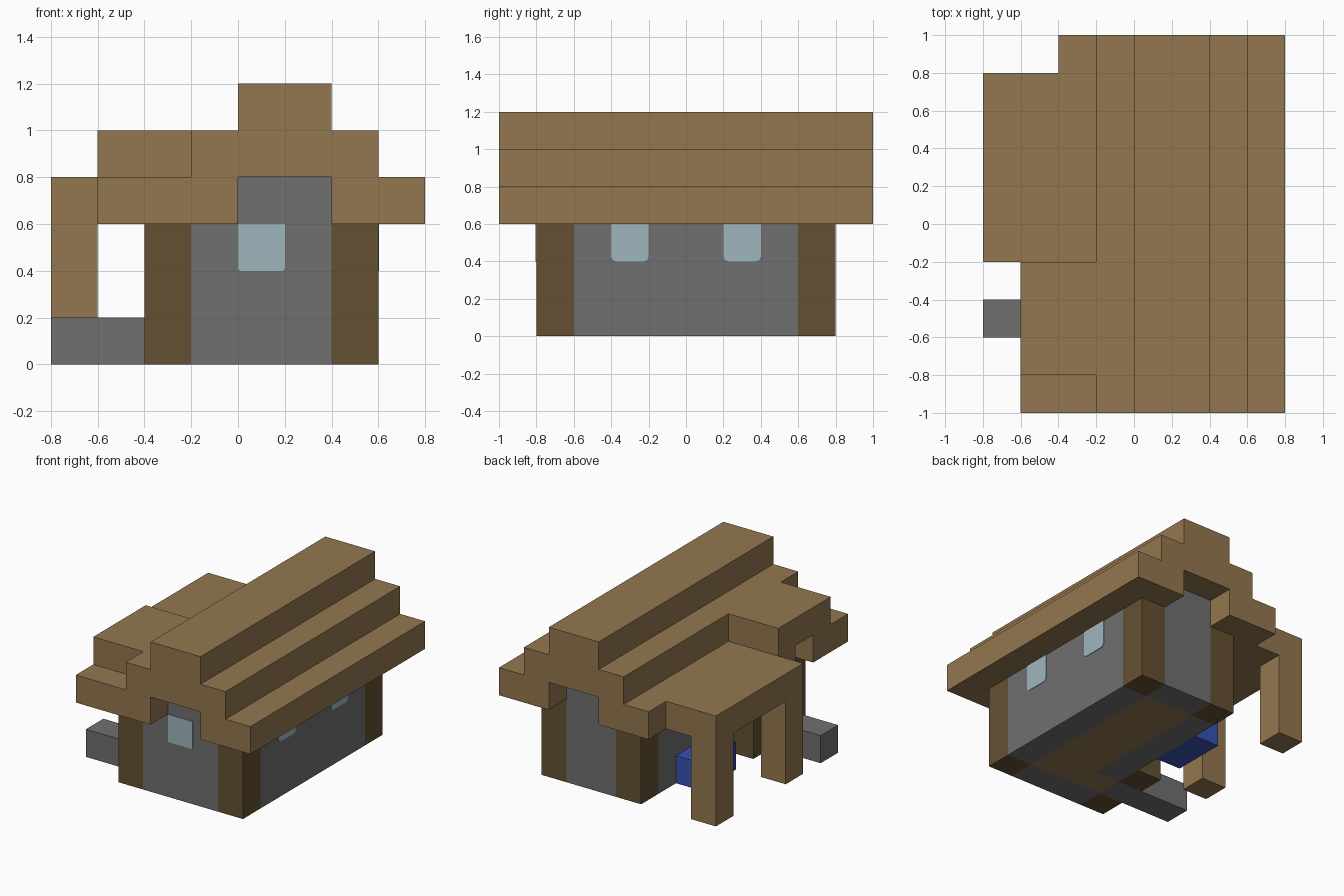
import bpy, bmesh
from mathutils import Vector

cube = bpy.data.objects.get("Cube")
if cube:
    bpy.data.objects.remove(cube, do_unlink=True)


def material(name, rgb):
    lin = [((c / 255 + 0.055) / 1.055) ** 2.4 for c in rgb] + [1.0]
    m = bpy.data.materials.new(name)
    m.use_nodes = True
    m.diffuse_color = lin
    m.node_tree.nodes["Principled BSDF"].inputs["Base Color"].default_value = lin
    return m


WOOD = material("light wood", (147, 119, 79))
LOG = material("dark log", (101, 80, 50))
STONE = material("grey stone", (112, 112, 112))
GLASS = material("pale glass", (157, 182, 188))
WATER = material("blue water", (54, 82, 178))


def finish(name, bm, mat):
    bmesh.ops.recalc_face_normals(bm, faces=bm.faces)
    mesh = bpy.data.meshes.new(name)
    bm.to_mesh(mesh)
    bm.free()
    mesh.materials.append(mat)
    ob = bpy.data.objects.new(name, mesh)
    bpy.context.collection.objects.link(ob)
    return ob


def box(name, mat, x, y, z):
    """Block spanning the given (low, high) range on each axis."""
    bm = bmesh.new()
    bmesh.ops.create_cube(bm, size=1)
    for v in bm.verts:
        v.co = Vector([r[0] if c < 0 else r[1] for c, r in zip(v.co, (x, y, z))])
    return finish(name, bm, mat)


def extrude(name, mat, points, offset):
    """Solid made by sweeping a flat outline along an offset."""
    bm = bmesh.new()
    face = bm.faces.new([bm.verts.new(p) for p in points])
    out = bmesh.ops.extrude_face_region(bm, geom=[face], use_keep_orig=True)
    verts = [g for g in out["geom"] if isinstance(g, bmesh.types.BMVert)]
    bmesh.ops.translate(bm, verts=verts, vec=offset)
    return finish(name, bm, mat)


def mirrored(half, centre):
    """Full outline from its right half, given as (distance, height)."""
    return ([(centre + d, z) for d, z in half]
            + [(centre - d, z) for d, z in reversed(half)])


# stepped main roof, open above the gable walls
main_half = [(.2, .8), (.2, .6), (.6, .6), (.6, .8), (.4, .8), (.4, 1), (.2, 1), (.2, 1.2)]
extrude("main_roof", WOOD, [(x, -1, z) for x, z in mirrored(main_half, .2)], (0, 2, 0))

# smaller stepped roof over the entrance wing
wing_half = [(.1, .8), (.1, .6), (.5, .6), (.5, .8), (.3, .8), (.3, 1)]
extrude("entrance_roof", WOOD, [(-.6, y, z) for y, z in mirrored(wing_half, -.5)], (.4, 0, 0))

# porch roof and its posts
box("porch_roof", WOOD, (-.8, -.4), (-.2, .8), (.6, .8))
for label, y in (("front", -.2), ("back", .6)):
    box("porch_post_" + label, WOOD, (-.8, -.6), (y, y + .2), (0, .6))

# corner logs
for label, x, y in (("front_left", .4, -.8), ("back_left", .4, .6), ("back_right", -.2, .6),
                    ("entrance_front", -.4, -.8), ("entrance_back", -.4, -.4)):
    box("corner_log_" + label, LOG, (x, x + .2), (y, y + .2), (0, .6))

# stone walls and gables
box("front_wall", STONE, (-.2, .4), (-.8, -.6), (0, .6))
box("back_wall", STONE, (0, .4), (.6, .8), (0, .6))
box("left_wall", STONE, (.4, .6), (-.6, .6), (0, .6))
box("right_wall", STONE, (-.2, 0), (-.4, .6), (0, .6))
for label, y in (("front", -.8), ("back", .6)):
    box(label + "_gable", STONE, (0, .4), (y, y + .2), (.6, .8))
box("entrance_gable", STONE, (-.405, -.4), (-.6, -.4), (.6, .8))

# floor and doorstep
box("floor", WOOD, (0, .4), (-.6, .6), (0, .2))
box("entrance_floor", WOOD, (-.2, 0), (-.6, -.4), (0, .2))
box("doorstep", STONE, (-.8, -.2), (-.6, -.4), (0, .2))

# water trough under the porch
box("water_trough", WATER, (-.4, -.2), (0, .4), (0, .2))


# window panes with softened lower corners
def pane(a, r):
    return [(a, .6), (a, .4 + r), (a + r * .3, .4 + r * .3), (a + r, .4),
            (a + .2 - r, .4), (a + .2 - r * .3, .4 + r * .3), (a + .2, .4 + r), (a + .2, .6)]


extrude("front_window", GLASS, [(x, -.8, z) for x, z in pane(0, .01)], (0, -.004, 0))
for label, y in (("front", -.4), ("back", .2)):
    extrude("left_window_" + label, GLASS, [(.6, p, z) for p, z in pane(y, .025)], (.004, 0, 0))
